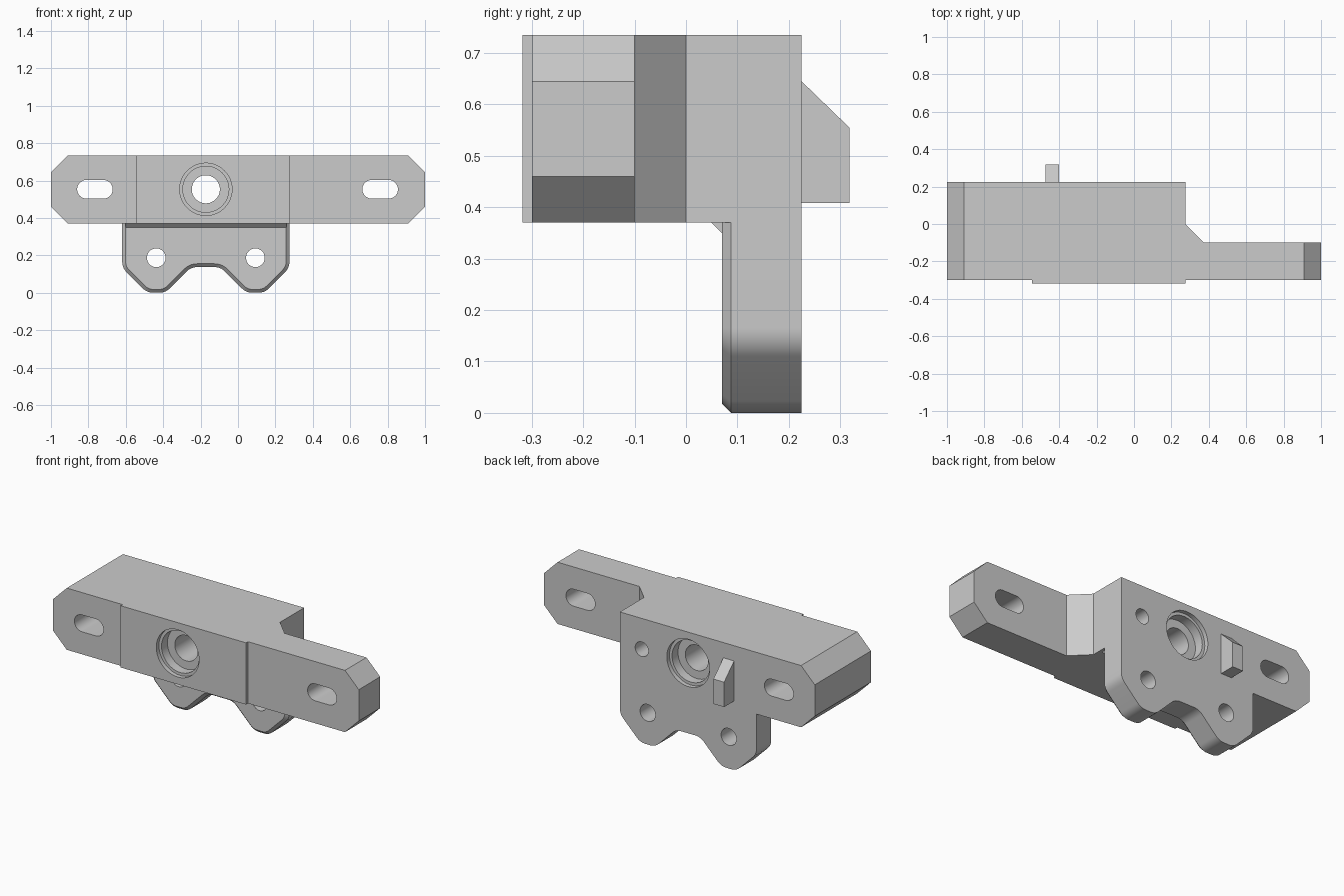
import bpy, bmesh, math
from mathutils import Vector

cube = bpy.data.objects.get("Cube")
if cube:
    bpy.data.objects.remove(cube, do_unlink=True)

grey = bpy.data.materials.new("plain_grey")
grey.use_nodes = True
colour = (0.6, 0.6, 0.6, 1)
grey.diffuse_color = colour
grey.node_tree.nodes["Principled BSDF"].inputs["Base Color"].default_value = colour


def loft(name, rings, axis="y"):
    """Skin matching rings, each (outline, depth), along the y, z or x axis."""
    place = {"y": lambda a, b, d: (a, d, b), "z": lambda a, b, d: (a, b, d),
             "x": lambda a, b, d: (d, a, b)}[axis]
    bm = bmesh.new()
    loops = [[bm.verts.new(place(a, b, d)) for a, b in pts] for pts, d in rings]
    bm.faces.new(loops[0])
    bm.faces.new(loops[-1])
    n = len(loops[0])
    for lo, hi in zip(loops, loops[1:]):
        for i in range(n):
            j = (i + 1) % n
            bm.faces.new((lo[i], lo[j], hi[j], hi[i]))
    bmesh.ops.recalc_face_normals(bm, faces=bm.faces)
    mesh = bpy.data.meshes.new(name)
    bm.to_mesh(mesh)
    bm.free()
    mesh.materials.append(grey)
    ob = bpy.data.objects.new(name, mesh)
    bpy.context.collection.objects.link(ob)
    return ob


def combine(target, tool, operation):
    """Apply a boolean and discard the tool."""
    mod = target.modifiers.new("bool", "BOOLEAN")
    mod.operation, mod.object, mod.solver = operation, tool, "EXACT"
    bpy.context.view_layer.objects.active = target
    bpy.ops.object.modifier_apply(modifier=mod.name)
    bpy.data.objects.remove(tool, do_unlink=True)


def stadium(cx, cz, r, half=0.0, steps=24):
    """Circle, or a slot when half is above zero."""
    pts = []
    for side in (1, -1):
        for i in range(steps + 1 if half else steps):
            a = math.pi * (i / steps - 0.5) + (0 if side > 0 else math.pi)
            pts.append((cx + side * half + r * math.cos(a), cz + r * math.sin(a)))
    return pts


def rounded(corners, radii, inset=0.0, steps=8):
    """Inset an anticlockwise outline, then fillet its corners."""
    n, pts = len(corners), []
    vs = [Vector(c) for c in corners]
    for i, v in enumerate(vs):
        d1 = (v - vs[i - 1]).normalized()
        d2 = (vs[(i + 1) % n] - v).normalized()
        n1, n2 = Vector((-d1.y, d1.x)), Vector((-d2.y, d2.x))
        v = v + (n1 + n2) * inset / (1 + n1.dot(n2))
        if not radii[i]:
            pts.append(tuple(v))
            continue
        turn = math.atan2(d1.cross(d2), d1.dot(d2))
        sign = math.copysign(1, turn)
        r = radii[i] - sign * inset
        centre = v - d1 * r * math.tan(abs(turn) / 2) + n1 * sign * r
        for k in range(steps + 1):
            a = turn * k / steps
            out = -n1 * sign * r
            pts.append((centre.x + out.x * math.cos(a) - out.y * math.sin(a),
                        centre.y + out.x * math.sin(a) + out.y * math.cos(a)))
    return pts


LOW, TOP, BACK, FRONT = 0.37, 0.735, 0.225, -0.318
MID, AXIS = -0.172, 0.553

# Body: plan outline crossed with the chamfered bar outline
plan = [(-1, -0.3), (-0.545, -0.3), (-0.545, FRONT), (0.275, FRONT), (0.275, -0.3),
        (1, -0.3), (1, -0.1), (0.375, -0.1), (0.275, 0), (0.275, BACK), (-1, BACK)]
body = loft("bracket_body", [(plan, LOW), (plan, TOP)], "z")
c = 0.09
bar = [(-1, LOW + c), (-1 + c, LOW), (1 - c, LOW), (1, LOW + c),
       (1, TOP - c), (1 - c, TOP), (-1 + c, TOP), (-1, TOP - c)]
combine(body, loft("bar_outline", [(bar, -0.5), (bar, 0.5)]), "INTERSECT")

# Hanging flange with two lobes and a bevelled front edge
half = [(0.079, 0.137), (0.216, 0), (0.314, 0), (0.447, 0.133), (0.447, 0.42)]
outline = [(MID - u, z) for u, z in reversed(half)] + [(MID + u, z) for u, z in half]
radii = [0] + [0.078] * 8 + [0]
outer, inner = rounded(outline, radii), rounded(outline, radii, 0.018)
combine(body, loft("flange", [(inner, 0.07), (outer, 0.088), (outer, BACK)]), "UNION")

# Small sloped fillet where the flange meets the body
wedge = [(0.05, LOW), (0.07, 0.35), (0.1, 0.35), (0.1, 0.39), (0.05, 0.39)]
combine(body, loft("fillet", [(wedge, MID - 0.43), (wedge, MID + 0.43)], "x"), "UNION")

# Locating pin with a sloped top
pin = [(0.2, 0.408), (0.318, 0.408), (0.318, 0.555), (BACK, 0.645), (0.2, 0.645)]
combine(body, loft("locating_pin", [(pin, -0.472), (pin, -0.402)], "x"), "UNION")

# Stepped bore, the same from both faces
steps = [(-0.1, 0.14), (0.025, 0.14), (0.025, 0.123), (0.08, 0.123), (0.08, 0.075)]
rings = [(r, FRONT + d) for d, r in steps] + [(r, BACK - d) for d, r in reversed(steps)]
bore = loft("bore_cutter", [(stadium(MID, AXIS, r), y) for r, y in rings])
combine(body, bore, "DIFFERENCE")

# End slots, flange holes and the blind rear hole
for x, z, r, half_len, start in [(-0.765, AXIS, 0.05, 0.045, -0.5), (0.76, AXIS, 0.05, 0.045, -0.5),
                                 (MID - 0.265, 0.187, 0.05, 0, -0.5),
                                 (MID + 0.265, 0.187, 0.05, 0, -0.5),
                                 (0.132, AXIS, 0.043, 0, 0.06)]:
    shape = stadium(x, z, r, half_len)
    combine(body, loft("hole_cutter", [(shape, start), (shape, 0.5)]), "DIFFERENCE")

bpy.ops.object.select_all(action="DESELECT")
body.select_set(True)
bpy.context.view_layer.objects.active = body
bpy.ops.object.shade_smooth_by_angle(angle=math.radians(20))
